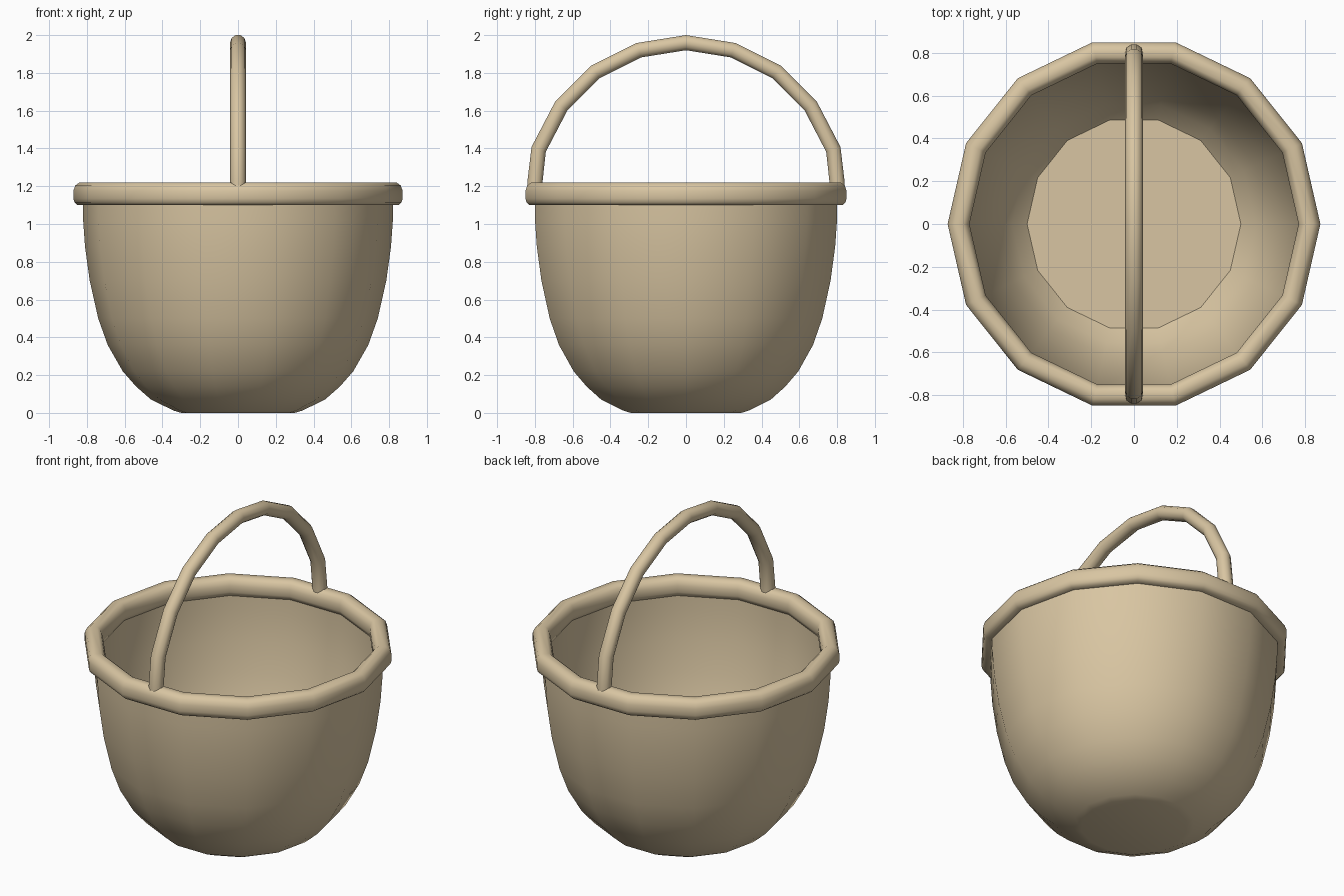
import bpy, bmesh, math
from mathutils import Vector

if "Cube" in bpy.data.objects:
    bpy.data.objects.remove(bpy.data.objects["Cube"])

SIDES = 14
mat = bpy.data.materials.new("wicker_tan")
mat.diffuse_color = (0.69, 0.56, 0.36, 1)
mat.use_nodes = True
mat.node_tree.nodes["Principled BSDF"].inputs["Base Color"].default_value = mat.diffuse_color


def finish(bm, name, angle):
    bmesh.ops.recalc_face_normals(bm, faces=bm.faces)
    me = bpy.data.meshes.new(name)
    bm.to_mesh(me)
    bm.free()
    ob = bpy.data.objects.new(name, me)
    bpy.context.collection.objects.link(ob)
    me.materials.append(mat)
    bpy.ops.object.select_all(action='DESELECT')
    ob.select_set(True)
    bpy.context.view_layer.objects.active = ob
    bpy.ops.object.shade_smooth_by_angle(angle=math.radians(angle))
    return ob


def skin(rings, closed, name, angle):
    """Bridge equal-sized vertex rings; cap both ends unless closed."""
    bm = bmesh.new()
    vs = [[bm.verts.new(p) for p in r] for r in rings]
    n, m = len(vs), len(vs[0])
    for i in range(n if closed else n - 1):
        a, b = vs[i], vs[(i + 1) % n]
        for j in range(m):
            k = (j + 1) % m
            bm.faces.new((a[j], a[k], b[k], b[j]))
    if not closed:
        bm.faces.new(vs[0])
        bm.faces.new(vs[-1])
    return finish(bm, name, angle)


def lathe(profile, closed, name, angle):
    step = 2 * math.pi / SIDES
    rings = [[(r * math.cos(j * step), r * math.sin(j * step), z)
              for j in range(SIDES)] for r, z in profile]
    return skin(rings, closed, name, angle)


# Bowl: outer wall up, over the lip, inner wall down to the floor
bowl = [(0.30, 0.0), (0.34, 0.012), (0.46, 0.07), (0.54, 0.14), (0.61, 0.22),
        (0.69, 0.36), (0.74, 0.50), (0.785, 0.70), (0.81, 0.88), (0.82, 1.02), (0.822, 1.16),
        (0.78, 1.16), (0.78, 1.02), (0.765, 0.85), (0.735, 0.66),
        (0.69, 0.47), (0.63, 0.32), (0.57, 0.22), (0.50, 0.15)]
lathe(bowl, False, "basket_bowl", 35)

# Rim band with rounded corners
rim = [(0.80, 1.10), (0.85, 1.10), (0.866, 1.115), (0.872, 1.135), (0.872, 1.175),
       (0.862, 1.203), (0.84, 1.22), (0.80, 1.22), (0.78, 1.203),
       (0.77, 1.175), (0.77, 1.135), (0.78, 1.11)]
lathe(rim, True, "basket_rim", 50)

# Handle: tube swept along a mirrored arch
half = [(0.80, 1.17), (0.80, 1.22), (0.78, 1.395), (0.66, 1.625), (0.48, 1.805), (0.25, 1.92)]
path = [Vector((0, y, z)) for y, z in half] + [Vector((0, 0, 1.96))]
path += [Vector((0, -y, z)) for y, z in reversed(half)]
rings = []
for i, p in enumerate(path):
    t = (path[min(i + 1, len(path) - 1)] - path[max(i - 1, 0)]).normalized()
    u = Vector((1, 0, 0))
    v = t.cross(u)
    rings.append([p + 0.042 * (u * math.cos(a) + v * math.sin(a))
                  for a in (2 * math.pi * (j + 0.5) / 10 - math.pi / 10 for j in range(10))])
skin(rings, False, "basket_handle", 50)
